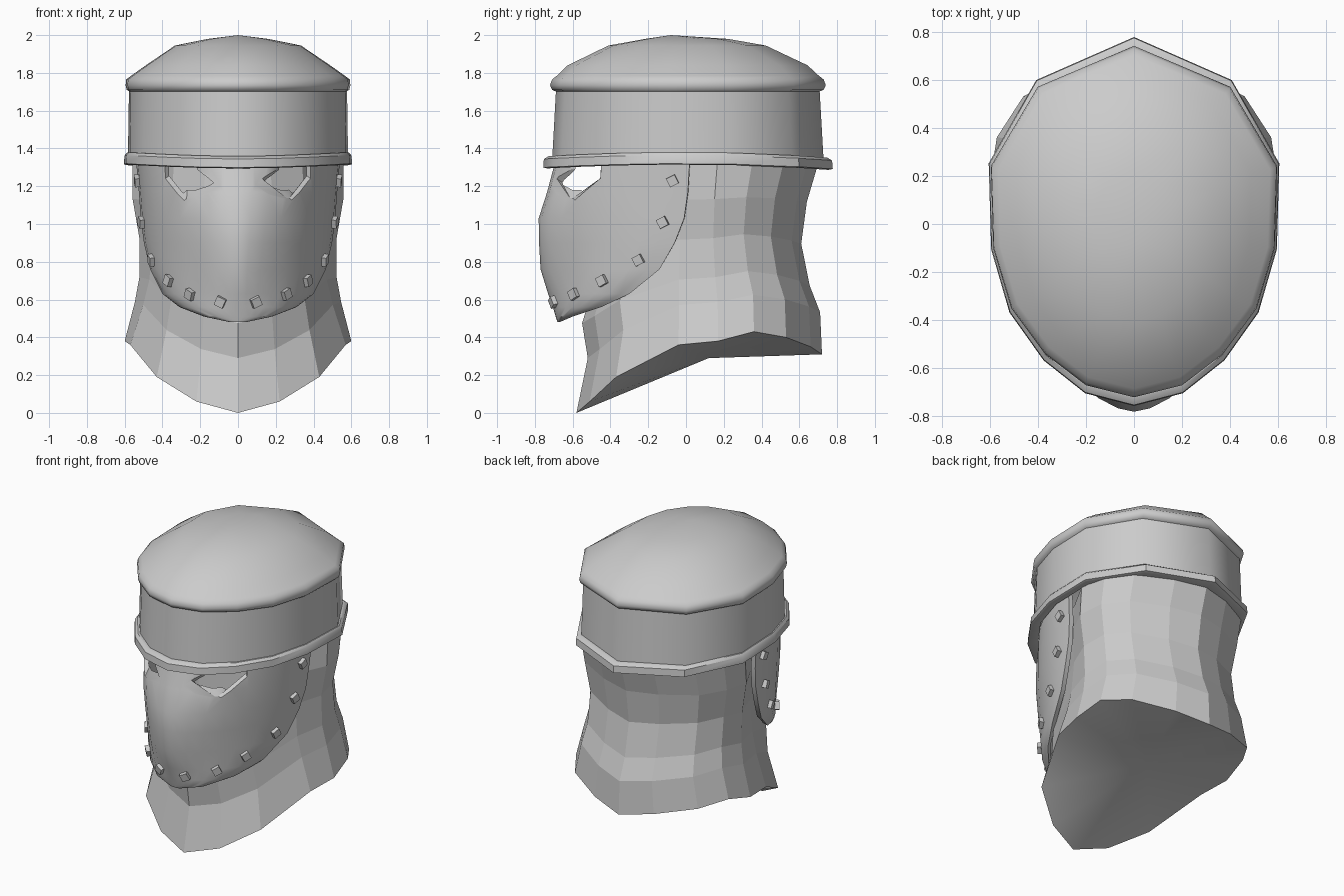
import bpy, bmesh, math
from mathutils import Vector

cube = bpy.data.objects.get("Cube")
if cube:
    bpy.data.objects.remove(cube, do_unlink=True)

steel = bpy.data.materials.new("steel_grey")
steel.use_nodes = True
GREY = (0.6, 0.6, 0.6, 1)
steel.diffuse_color = GREY
steel.node_tree.nodes["Principled BSDF"].inputs["Base Color"].default_value = GREY


def smooth_shade(ob, angle):
    bpy.ops.object.select_all(action='DESELECT')
    ob.select_set(True)
    bpy.context.view_layer.objects.active = ob
    bpy.ops.object.shade_smooth_by_angle(angle=math.radians(angle))


def make(name, bm, smooth=None):
    bmesh.ops.recalc_face_normals(bm, faces=bm.faces)
    me = bpy.data.meshes.new(name)
    bm.to_mesh(me)
    bm.free()
    me.materials.append(steel)
    ob = bpy.data.objects.new(name, me)
    bpy.context.collection.objects.link(ob)
    if smooth:
        smooth_shade(ob, smooth)
    return ob


def mirror_ring(half):
    """Close a half ring (front centre to back centre) across x = 0."""
    return half + [(-x, y, z) for x, y, z in half[-2:0:-1]]


def loft(rings, closed=True):
    bm = bmesh.new()
    rows = [[bm.verts.new(p) for p in r] for r in rings]
    n = len(rows[0])
    for a, b in zip(rows, rows[1:]):
        for i in range(n if closed else n - 1):
            j = (i + 1) % n
            bm.faces.new((a[i], a[j], b[j], b[i]))
    return bm, rows


def fan(bm, row, centre):
    c = bm.verts.new(centre)
    return [bm.faces.new((row[i - 1], row[i], c)) for i in range(len(row))]


# Cap: egg-shaped outline swept through rim, band, lip and dome
OUTLINE = [(0, -.72), (.2, -.67), (.37, -.54), (.51, -.35), (.585, -.1),
           (.595, .24), (.4, .57), (0, .74)]


def cap_ring(sx, sy, z, sag=0.0):
    return mirror_ring([(x * sx, y * sy, z + sag * (1 - (2.6 if y > 0 else 2) * y * y))
                        for x, y in OUTLINE])


bm, rows = loft([cap_ring(.93, .93, 1.3, .02), cap_ring(1, 1.02, 1.295, .02),
                 cap_ring(1.015, 1.05, 1.3, .02), cap_ring(1.01, 1.045, 1.345, .02),
                 cap_ring(.99, 1.01, 1.36, .02), cap_ring(.975, .98, 1.36, .02)])
make("brow_rim", bm, 35)
bm, rows = loft([cap_ring(.98, .985, 1.33), cap_ring(.97, .955, 1.72)])
make("cap_band", bm, 60)
bm, rows = loft([cap_ring(.965, .95, 1.7), cap_ring(.99, .985, 1.71), cap_ring(1, 1, 1.735),
                 cap_ring(.995, .985, 1.765), cap_ring(.95, .95, 1.785),
                 cap_ring(.82, .87, 1.84), cap_ring(.56, .57, 1.945),
                 cap_ring(.27, .3, 1.98)])
fan(bm, rows[-1], (0, -.08, 2))
make("cap_dome", bm, 60)

# Neck guard: faceted rings rising from a sloping hem, tucked in behind the plate
HEM = [(0, -.58, 0), (.22, -.51, .06), (.43, -.37, .19), (.57, -.04, .36), (.6, .17, .38),
       (.57, .36, .43), (.46, .53, .4), (.22, .66, .35), (0, .72, .31)]
LEVELS = [(0, 1, -.58, .72), (.22, .91, -.52, .71), (.36, .87, -.55, .655),
          (.58, .87, -.46, .61), (.8, .93, -.42, .64), (1, .93, -.42, .7)]
rings = []
for t, sx, front, back in LEVELS:
    rings.append(mirror_ring([(x * sx * (1 - .15 * t * (y < 0)),
                               y * (front / -.58 if y < 0 else back / .72),
                               z + (1.32 - z) * t) for x, y, z in HEM]))
bm, rows = loft(rings)
for f in fan(bm, rows[0], (0, .12, .29)):
    f.smooth = True
make("neck_guard", bm)

# Face plate: horizontal curved sections (z, nose y, edge x, edge y, pointedness)
SECTIONS = [(1.34, -.69, .54, .02, 1.08), (1.17, -.735, .525, .01, 1.1),
            (1.03, -.78, .515, -.01, 1.18), (.9, -.778, .498, -.06, 1.23),
            (.76, -.77, .465, -.14, 1.28), (.63, -.73, .4, -.3, 1.25),
            (.56, -.705, .31, -.45, 1.15), (.51, -.69, .18, -.6, 1), (.48, -.68, .04, -.67, 1)]
rings = []
for z, nose, ex, ey, p in SECTIONS:
    ring = []
    for i in range(-9, 10):
        a = math.radians(i * 10)
        sx = math.copysign(abs(math.sin(a)) ** p, i)
        ring.append((ex * sx, ey + (nose - ey) * max(math.cos(a), 0) ** p, z))
    rings.append(ring)
bm, rows = loft(rings, closed=False)
plate = make("face_plate", bm)
if sum(f.normal.y for f in plate.data.polygons) > 0:
    plate.data.flip_normals()

# Square rivets seated on the plate near its edge
RIVETS = [(.515, -.07, 1.23), (.495, -.12, 1.01), (.45, -.25, .81),
          (.36, -.44, .7), (.24, -.58, .63), (.09, -.69, .59)]
for n, (x, y, z) in enumerate(RIVETS):
    for side, label in ((1, "left"), (-1, "right")):
        hit, spot, normal, face = plate.closest_point_on_mesh((side * x, y, z))
        bm = bmesh.new()
        bmesh.ops.create_cube(bm, size=.05)
        mat = normal.to_track_quat('Z', 'Y').to_matrix().to_4x4()
        mat.translation = spot
        bmesh.ops.rotate(bm, verts=bm.verts, matrix=Vector((1, side * .5, 0))
                         .to_track_quat('X', 'Z').to_matrix())
        bmesh.ops.transform(bm, matrix=mat, verts=bm.verts)
        make(f"{label}_rivet_{n + 1}", bm)

# Eye openings: cutters that narrow inwards for a sloped sill
thick = plate.modifiers.new("thickness", 'SOLIDIFY')
thick.thickness = .03
thick.offset = -1
EYE = [(.11, 1.42), (.115, 1.235), (.27, 1.165), (.395, 1.235), (.4, 1.42)]
cutters = []
for side, label in ((1, "left"), (-1, "right")):
    loops = []
    for depth in (-.1, .1):
        k = 1 - depth * 6.5
        loops.append([(side * (.26 + (x - .26) * k), -.7 + (x - .12) * .85 + depth,
                       1.32 + (z - 1.32) * k) for x, z in EYE])
    bm, rows = loft(loops)
    for r in rows:
        bm.faces.new(r)
    cutter = make(label + "_eye_cutter", bm)
    cutter.hide_render = True
    cutters.append(cutter)
    cut = plate.modifiers.new(label + "_eye", 'BOOLEAN')
    cut.object = cutter
    cut.solver = 'EXACT'
bpy.context.view_layer.update()
done = bpy.data.meshes.new_from_object(
    plate.evaluated_get(bpy.context.evaluated_depsgraph_get()))
plate.modifiers.clear()
plate.data = done
for ob in cutters:
    bpy.data.objects.remove(ob, do_unlink=True)
smooth_shade(plate, 30)
